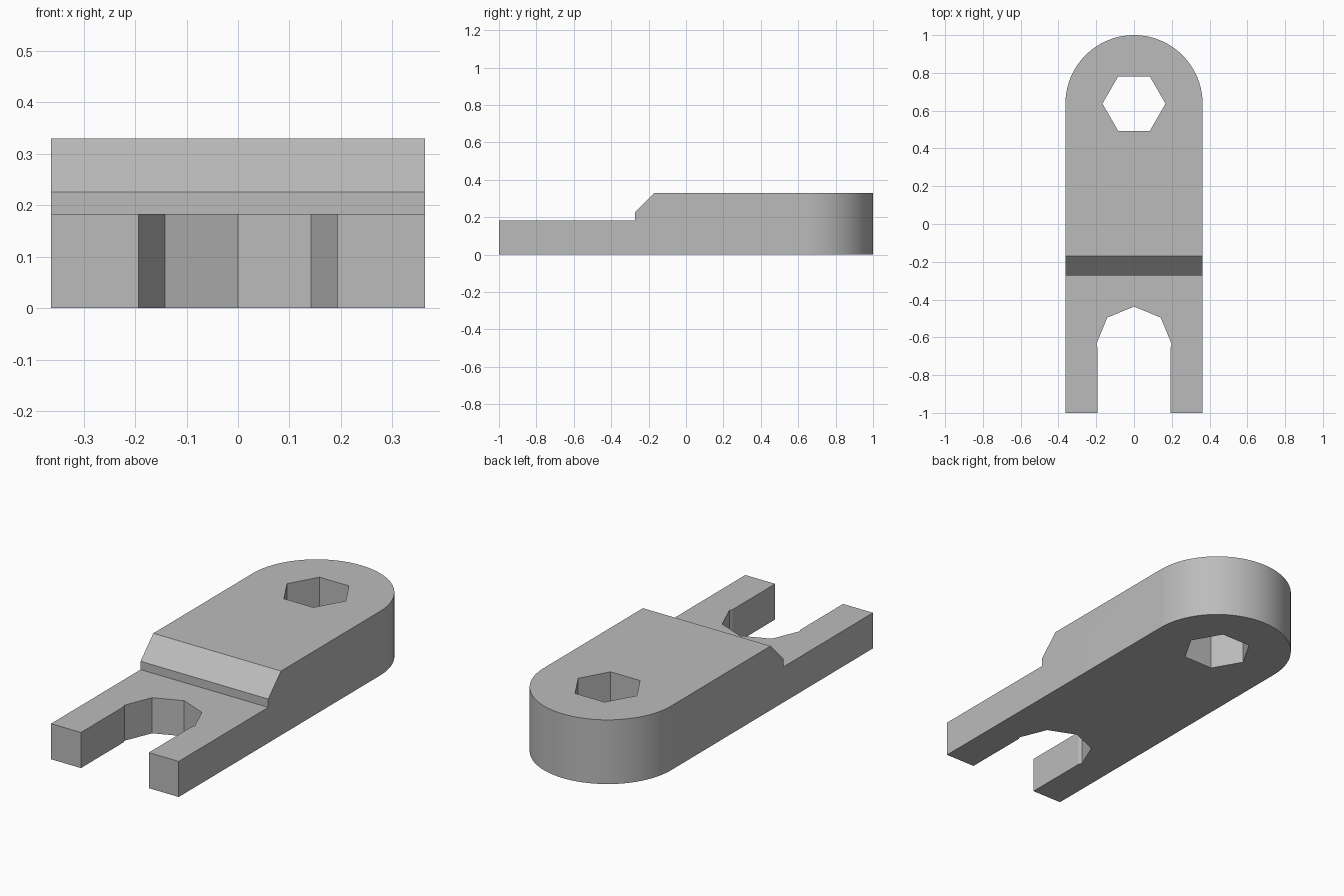
import bpy, bmesh
from math import sin, cos, pi, radians
from mathutils import Vector

if "Cube" in bpy.data.objects:
    bpy.data.objects.remove(bpy.data.objects["Cube"], do_unlink=True)

HALF_WIDTH, HEIGHT = 0.363, 0.33
HOLE_Y = 1 - HALF_WIDTH

grey = bpy.data.materials.new("plain grey")
grey.use_nodes = True
colour = (0.5, 0.5, 0.5, 1)
grey.diffuse_color = colour
grey.node_tree.nodes["Principled BSDF"].inputs["Base Color"].default_value = colour


def arc(radius, y, start, end, steps):
    """Points on an arc in the plan, angles in degrees."""
    angles = [radians(start + (end - start) * i / steps) for i in range(steps + 1)]
    return [(radius * cos(a), y + radius * sin(a), 0) for a in angles]


def prism(name, points, along):
    """Solid made by sweeping a flat outline along a vector."""
    bm = bmesh.new()
    face = bm.faces.new([bm.verts.new(p) for p in points])
    swept = bmesh.ops.extrude_face_region(bm, geom=[face])["geom"]
    verts = [v for v in swept if isinstance(v, bmesh.types.BMVert)]
    bmesh.ops.translate(bm, verts=verts, vec=Vector(along))
    bmesh.ops.recalc_face_normals(bm, faces=bm.faces)
    mesh = bpy.data.meshes.new(name)
    bm.to_mesh(mesh)
    bm.free()
    mesh.materials.append(grey)
    obj = bpy.data.objects.new(name, mesh)
    bpy.context.collection.objects.link(obj)
    return obj


def lowered(points):
    return [(x, y, -0.1) for x, y, z in points]


# Bar with one rounded end
outline = arc(HALF_WIDTH, HOLE_Y, 0, 180, 64) + [(-HALF_WIDTH, -1, 0), (HALF_WIDTH, -1, 0)]
bar = prism("link_bar", outline, (0, 0, HEIGHT))

# Thinned fork end with a short riser and a chamfer
step = [(-0.5, -1.1, 0.183), (-0.5, -0.273, 0.183), (-0.5, -0.273, 0.226),
        (-0.5, -0.169, HEIGHT), (-0.5, -0.169, 0.5), (-0.5, -1.1, 0.5)]

# Six-sided hole, and an open slot ending in half an octagon
hexagon = arc(0.167, HOLE_Y, 0, 300, 5)
slot = arc(0.2, -HOLE_Y, 0, 180, 4) + [(-0.193, -0.654, 0), (-0.193, -1.1, 0),
                                       (0.193, -1.1, 0), (0.193, -0.654, 0)]

cutters = [prism("step_cutter", step, (1, 0, 0)),
           prism("hole_cutter", lowered(hexagon), (0, 0, 0.6)),
           prism("slot_cutter", lowered(slot), (0, 0, 0.6))]

bpy.context.view_layer.objects.active = bar
bar.select_set(True)
for cutter in cutters:
    cut = bar.modifiers.new(cutter.name, "BOOLEAN")
    cut.operation, cut.solver, cut.object = "DIFFERENCE", "EXACT", cutter
    bpy.ops.object.modifier_apply(modifier=cut.name)
    bpy.data.objects.remove(cutter, do_unlink=True)

# Smooth rounded end, crisp edges elsewhere
bpy.ops.object.shade_smooth_by_angle(angle=radians(15))
